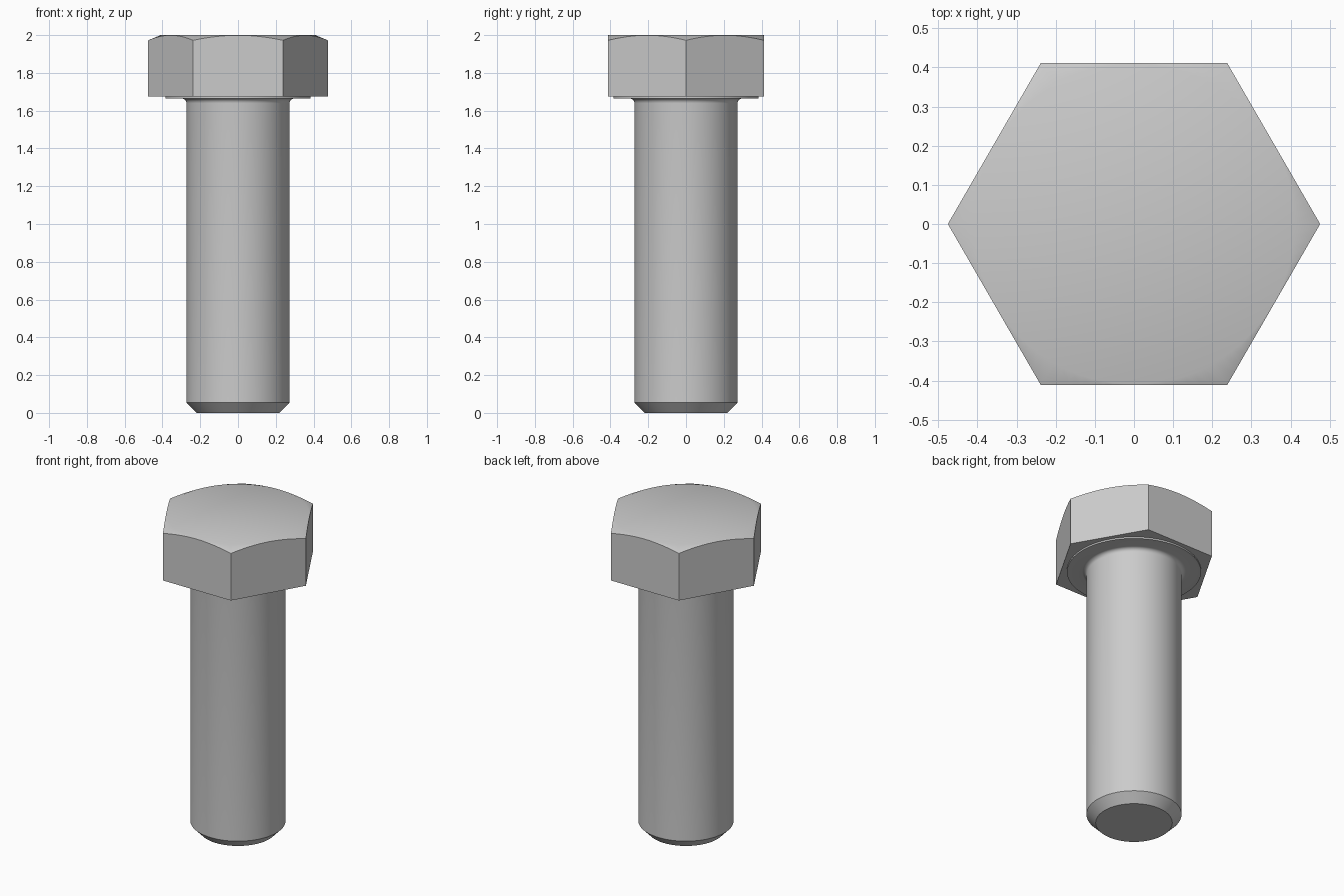
import bpy
import bmesh
from math import cos, sin, pi, radians

SEGMENTS = 96
FLAT = 0.412        # centre to flat side of the hexagon
WASHER = 0.385      # radius of the raised bearing face
HEAD_BASE = 1.674
CROWN = 0.41        # radius of the flat circle on top

if "Cube" in bpy.data.objects:
    bpy.data.objects.remove(bpy.data.objects["Cube"], do_unlink=True)

steel = bpy.data.materials.new("grey steel")
steel.use_nodes = True
colour = (0.6, 0.6, 0.6, 1)
steel.diffuse_color = colour
steel.node_tree.nodes["Principled BSDF"].inputs["Base Color"].default_value = colour


def hexagon(a):
    """Distance from the axis to the hexagon at angle a."""
    return FLAT / cos(a % (pi / 3) - pi / 6)


def ring_of(radius, z):
    return lambda a: (radius, z)


def build(name, rings, cap_first=False, cap_last=False):
    """Skin a stack of rings, each giving (radius, z) at an angle, top to bottom."""
    bm = bmesh.new()
    loops = []
    for ring in rings:
        loop = []
        for i in range(SEGMENTS):
            a = 2 * pi * i / SEGMENTS
            r, z = ring(a)
            loop.append(bm.verts.new((r * cos(a), r * sin(a), z)))
        loops.append(loop)
    for upper, lower in zip(loops, loops[1:]):
        for i in range(SEGMENTS):
            j = (i + 1) % SEGMENTS
            bm.faces.new((upper[i], lower[i], lower[j], upper[j]))
    if cap_first:
        bm.faces.new(loops[0])
    if cap_last:
        bm.faces.new(loops[-1][::-1])
    mesh = bpy.data.meshes.new(name)
    bm.to_mesh(mesh)
    bm.free()
    mesh.materials.append(steel)
    obj = bpy.data.objects.new(name, mesh)
    bpy.context.collection.objects.link(obj)
    bpy.ops.object.select_all(action="DESELECT")
    obj.select_set(True)
    bpy.context.view_layer.objects.active = obj
    bpy.ops.object.shade_smooth_by_angle(angle=radians(30))
    return obj


# Hexagonal head with a conical chamfer on its corners
build("hex_head", [
    ring_of(CROWN, 2),
    lambda a: (hexagon(a), 2 - 0.42 * (hexagon(a) - CROWN)),
    lambda a: (hexagon(a), HEAD_BASE),
    ring_of(WASHER, HEAD_BASE),
], cap_first=True)

# Bearing face, fillet, shank and chamfered tip
SHANK, FILLET, BEARING = 0.273, 0.025, 1.664
fillet = [ring_of(SHANK + FILLET * (1 - sin(t)), BEARING - FILLET * (1 - cos(t)))
          for t in (pi / 2 * k / 6 for k in range(7))]
build("shank", [
    ring_of(WASHER, HEAD_BASE),
    ring_of(WASHER, BEARING),
    *fillet,
    ring_of(SHANK, 0.055),
    ring_of(0.22, 0),
], cap_last=True)
